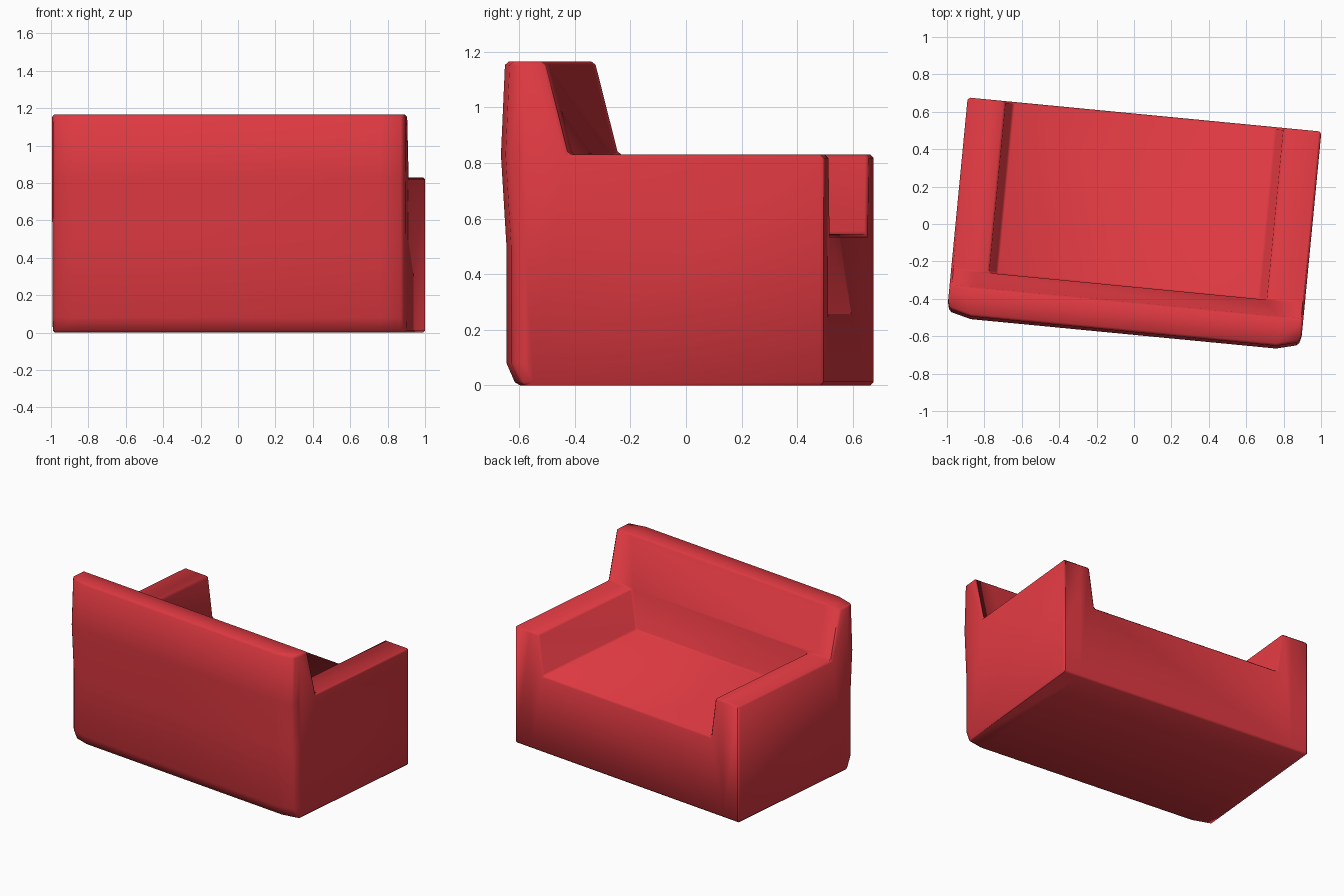
import bpy
import bmesh
import math

cube = bpy.data.objects.get("Cube")
if cube:
    bpy.data.objects.remove(cube, do_unlink=True)

# Upholstery colour
red = bpy.data.materials.new("red_upholstery")
red.use_nodes = True
colour = (0.72, 0.04, 0.052, 1)
red.diffuse_color = colour
red.node_tree.nodes["Principled BSDF"].inputs["Base Color"].default_value = colour


def loft(name, sections):
    """Skin a row of matching closed sections and cap both ends."""
    bm = bmesh.new()
    rings = [[bm.verts.new(p) for p in s] for s in sections]
    n = len(rings[0])
    for a, b in zip(rings, rings[1:]):
        for i in range(n):
            j = (i + 1) % n
            bm.faces.new((a[i], a[j], b[j], b[i]))
    bm.faces.new(rings[0])
    bm.faces.new(rings[-1])
    bmesh.ops.recalc_face_normals(bm, faces=bm.faces)
    mesh = bpy.data.meshes.new(name)
    bm.to_mesh(mesh)
    bm.free()
    mesh.materials.append(red)
    obj = bpy.data.objects.new(name, mesh)
    bpy.context.collection.objects.link(obj)
    return obj


# Side profile (depth, height): rear points first, they tuck in at the ends
rear = [(-0.535, 0), (-0.57, 0.08), (-0.57, 0.5), (-0.59, 0.83), (-0.575, 1.165)]
fore = [(-0.42, 1.165), (-0.335, 0.83), (0.588, 0.83), (0.588, 0)]
ends = [(0.95, 0.08), (0.938, 0.03), (0.82, 0)]
stations = [(-x, d) for x, d in ends] + ends[::-1]
sofa = loft("sofa_body", [
    [(x, y + d, z) for y, z in rear] + [(x, y, z) for y, z in fore]
    for x, d in stations])

# Seat well between the arms, slightly narrower at the seat
low, high = 0.545, 0.9
well = loft("seat_well_cutter", [
    [(-0.708, y, low), (0.708, y, low), (0.757, y, high), (-0.757, y, high)]
    for y in (-0.335, 0.8)])
well.hide_render = True

cut = sofa.modifiers.new("seat_well", "BOOLEAN")
cut.operation = "DIFFERENCE"
cut.solver = "EXACT"
cut.object = well
soft = sofa.modifiers.new("soft_edges", "BEVEL")
soft.width = 0.016
soft.segments = 1
soft.limit_method = "ANGLE"
soft.angle_limit = math.radians(50)

bpy.ops.object.select_all(action="DESELECT")
sofa.select_set(True)
bpy.context.view_layer.objects.active = sofa
for modifier in ("seat_well", "soft_edges"):
    bpy.ops.object.modifier_apply(modifier=modifier)
bpy.data.objects.remove(well, do_unlink=True)
bpy.ops.object.shade_smooth_by_angle(angle=math.radians(60))

# The sofa is turned a little about the vertical
sofa.rotation_euler.z = math.radians(-5.5)
